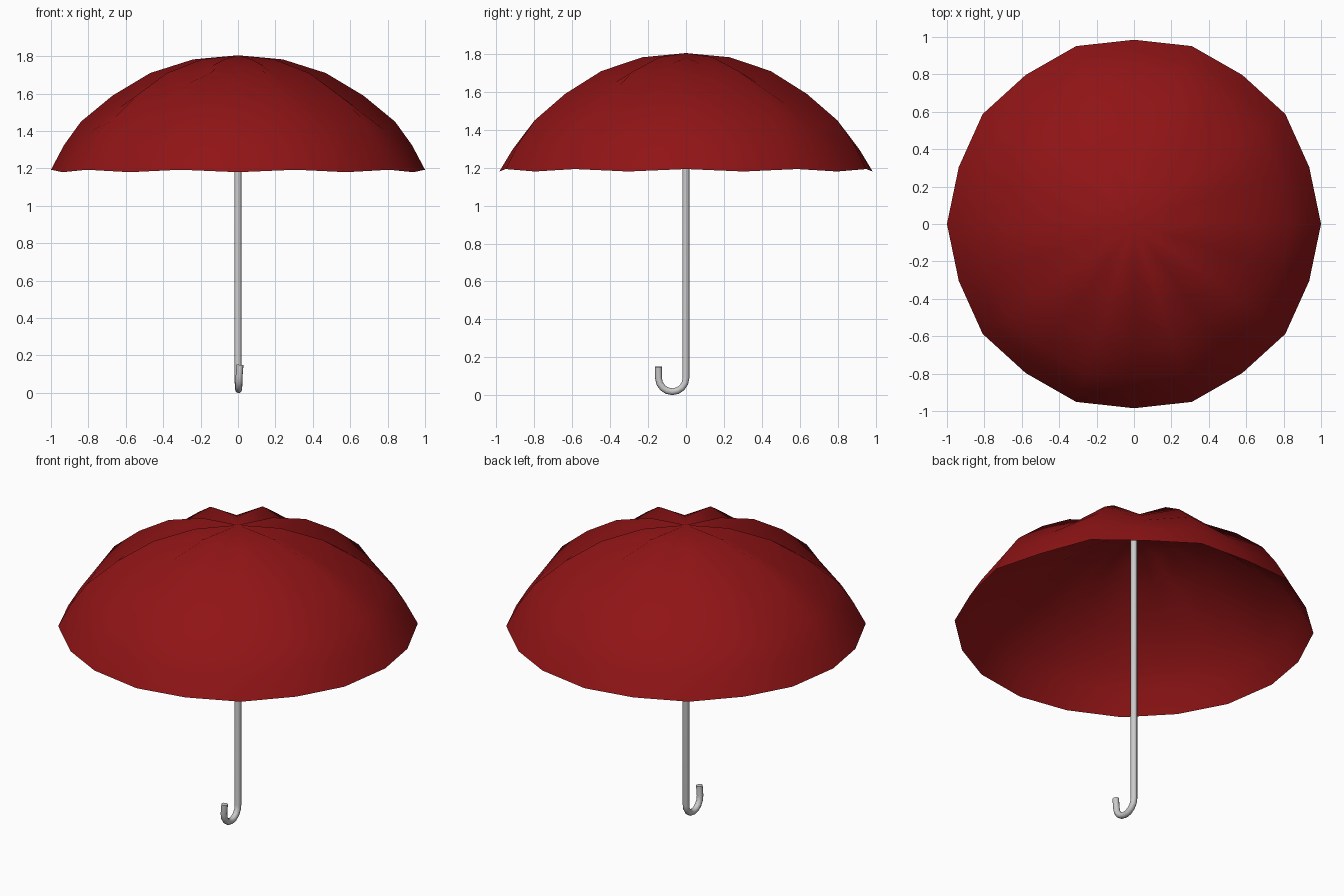
import bpy, bmesh, math

if "Cube" in bpy.data.objects:
    bpy.data.objects.remove(bpy.data.objects["Cube"])

RIBS = 10
# canopy profile per ring: (radius, rib height, sag of the cloth between ribs)
RINGS = [(0.24, 1.783, 0.035), (0.47, 1.71, 0.06), (0.67, 1.59, 0.06),
         (0.84, 1.45, 0.048), (0.93, 1.325, 0.03), (1.0, 1.193, 0.013)]

# canopy: single cloth surface, ribs alternating with sagging mid-lines
bm = bmesh.new()
apex = bm.verts.new((0, 0, 1.805))
n = RIBS * 2
rings = []
for r, z, sag in RINGS:
    ring = []
    for i in range(n):
        a = 2 * math.pi * i / n
        mid = i % 2
        rr = r * (0.985 if mid else 1.0)
        ring.append(bm.verts.new((rr * math.cos(a), rr * math.sin(a), z - sag * mid)))
    rings.append(ring)
for i in range(n):
    j = (i + 1) % n
    bm.faces.new((apex, rings[0][i], rings[0][j]))
    for a, b in zip(rings, rings[1:]):
        bm.faces.new((a[i], b[i], b[j], a[j]))
for f in bm.faces:
    f.smooth = True
mesh = bpy.data.meshes.new("canopy")
bm.to_mesh(mesh)
bm.free()
canopy = bpy.data.objects.new("canopy", mesh)
bpy.context.collection.objects.link(canopy)
red = bpy.data.materials.new("red_cloth")
red.diffuse_color = (0.28, 0.007, 0.008, 1)
red.use_nodes = True
red.node_tree.nodes["Principled BSDF"].inputs["Base Color"].default_value = red.diffuse_color
mesh.materials.append(red)

# shaft and hooked handle: one tube swept along a path
R = 0.0725
path = [(0, 0, 1.79)]
for k in range(9):
    a = math.pi * k / 8
    path.append((0.006 * k / 8, -R + R * math.cos(a), 0.0905 - R * math.sin(a)))
path.append((0.011, -2 * R, 0.15))
cu = bpy.data.curves.new("shaft_and_handle", "CURVE")
cu.dimensions = "3D"
cu.bevel_depth = 0.0185
cu.bevel_resolution = 3
cu.use_fill_caps = True
sp = cu.splines.new("POLY")
sp.points.add(len(path) - 1)
for p, co in zip(sp.points, path):
    p.co = (*co, 1)
shaft = bpy.data.objects.new("shaft_and_handle", cu)
bpy.context.collection.objects.link(shaft)
bpy.ops.object.select_all(action="DESELECT")
shaft.select_set(True)
bpy.context.view_layer.objects.active = shaft
bpy.ops.object.convert(target="MESH")
bpy.ops.object.shade_smooth_by_angle(angle=math.radians(50))
